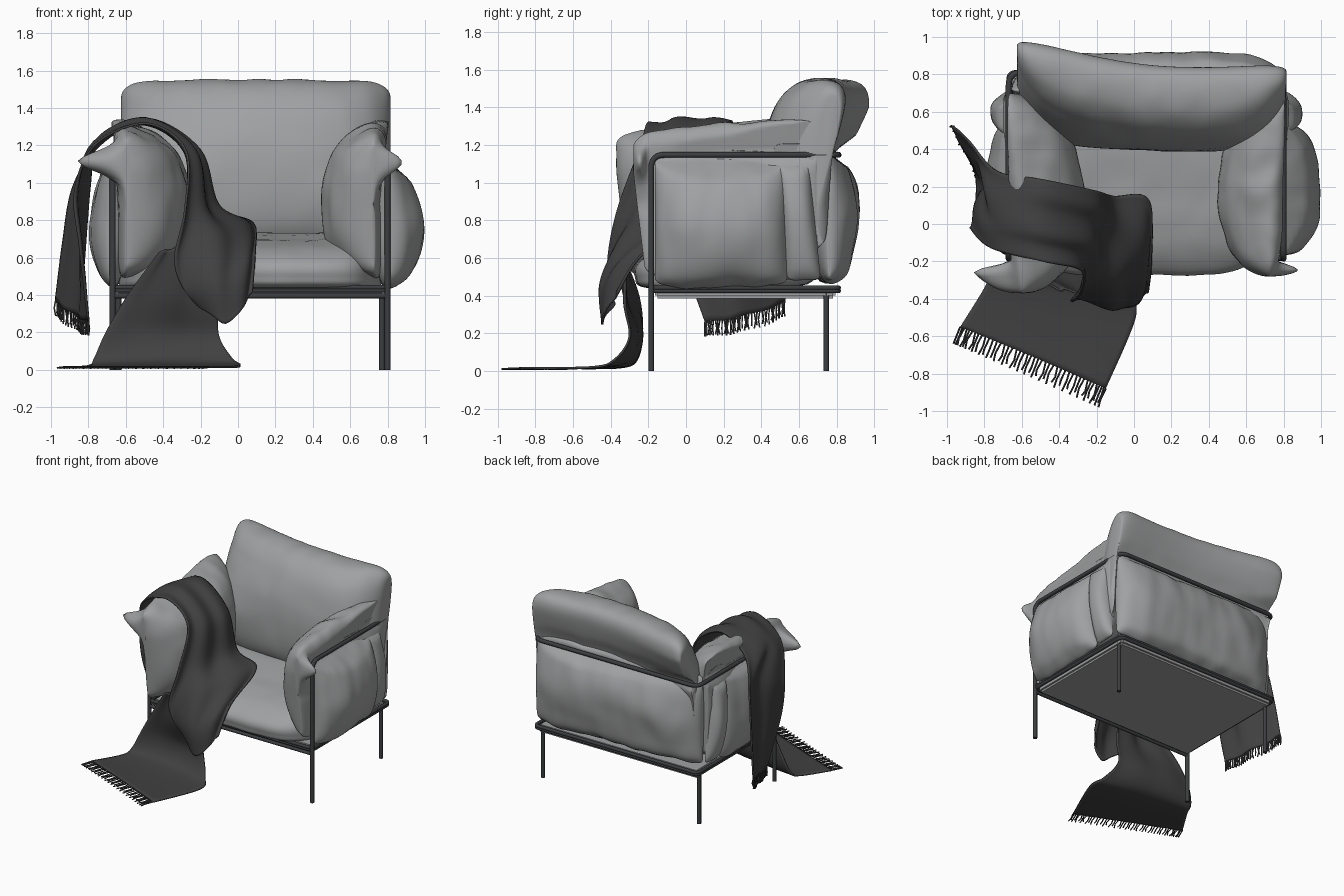
import bpy, bmesh, math
from mathutils import Vector, noise

cube = bpy.data.objects.get("Cube")
if cube:
    bpy.data.objects.remove(cube)


def material(name, r, g, b):
    m = bpy.data.materials.new(name)
    m.use_nodes = True
    m.diffuse_color = (r, g, b, 1)
    m.node_tree.nodes["Principled BSDF"].inputs["Base Color"].default_value = (r, g, b, 1)
    return m


FABRIC = material("grey fabric", 0.35, 0.355, 0.36)
METAL = material("dark metal", 0.045, 0.047, 0.05)
WOOL = material("charcoal wool", 0.052, 0.052, 0.052)
MID, RAIL = 0.065, 1.147  # centre plane of the chair, height of the upper rail


def spline(pts, steps, closed=False):
    """Smooth points through a short list of control points."""
    pts = [Vector(p) for p in pts]
    n, out = len(pts), []
    for i in range(n if closed else n - 1):
        if closed:
            a, b, c, d = (pts[(i + k) % n] for k in (-1, 0, 1, 2))
        else:
            a, b, c, d = (pts[min(max(i + k, 0), n - 1)] for k in (-1, 0, 1, 2))
        for s in range(steps):
            t = s / steps
            out.append(b + (c - a) * t / 2 + (a * 2 - b * 5 + c * 4 - d) * t**2 / 2
                       + (b * 3 - a - c * 3 + d) * t**3 / 2)
    return out if closed else out + [pts[-1]]


def finish(name, bm, mat, smooth=True):
    bmesh.ops.recalc_face_normals(bm, faces=bm.faces)
    mesh = bpy.data.meshes.new(name)
    bm.to_mesh(mesh)
    bm.free()
    mesh.materials.append(mat)
    if smooth:
        mesh.shade_smooth()
    ob = bpy.data.objects.new(name, mesh)
    bpy.context.collection.objects.link(ob)
    return ob


def skin(bm, rows, wrap):
    grid = [[bm.verts.new(p) for p in row] for row in rows]
    for r0, r1 in zip(grid, grid[1:]):
        n = len(r0)
        for j in range(n if wrap else n - 1):
            k = (j + 1) % n
            bm.faces.new((r0[j], r0[k], r1[k], r1[j]))
    return grid


def pillow(name, profile, pivot, centre, half, place, power=4, rise=0.75, wrinkle=0.012, seam=0.06):
    """Sweep a side profile along an axis, thinning it to a seam at both ends."""
    loop = spline([(*p, 0) for p in profile], 6, True)
    rows, count = [], 48
    for i in range(count + 1):
        v = math.sin((i / count * 2 - 1) * math.pi / 2)
        thick = seam + (1 - seam) * max(0, 1 - abs(v)**power)**0.55
        tall = rise + (1 - rise) * max(0, 1 - abs(v)**(power * 2))**0.5
        row = []
        for p in loop:
            co = Vector(place(pivot[0] + (p.x - pivot[0]) * thick,
                              pivot[1] + (p.y - pivot[1]) * tall, centre + v * half, v))
            creased = Vector((co.x * 9, co.y * 9, co.z * 3))
            puff = noise.noise(co * 4) + 0.8 * noise.noise(creased)
            out = (co - Vector(place(*pivot, centre + v * half, v))).normalized()
            row.append(co + out * puff * wrinkle * min(1, 0.2 + abs(co.z - RAIL) * 8))
        rows.append(row)
    bm = bmesh.new()
    grid = skin(bm, rows, True)
    bm.faces.new(grid[0])
    bm.faces.new(grid[-1])
    return finish(name, bm, FABRIC)


# Seat and its base
seat_side = [(-0.27, 0.5), (-0.25, 0.58), (-0.1, 0.66), (0.15, 0.7), (0.5, 0.73),
             (0.66, 0.6), (0.64, 0.46), (0.2, 0.44), (-0.2, 0.44)]
pillow("seat_cushion", seat_side, (0.2, 0.48), MID, 0.7,
       lambda y, z, x, v: (x, y, z), 6, 0.5, 0.008)
bm = bmesh.new()
bmesh.ops.create_cube(bm, size=1)
for v in bm.verts:
    v.co = (MID + v.co.x * 1.44, 0.315 + v.co.y * 0.96, 0.415 + v.co.z * 0.06)
bmesh.ops.bevel(bm, geom=bm.edges[:], offset=0.015, segments=2, affect='EDGES')
finish("seat_base", bm, FABRIC, False)

# Back: leaning front cushion and hanging outer panel, both held in by the rail
back_side = [(0.55, 0.62), (0.43, 0.75), (0.39, 0.95), (0.41, 1.2), (0.48, 1.4), (0.58, 1.51),
             (0.7, 1.55), (0.81, 1.53), (0.85, 1.45), (0.82, 1.3), (0.76, 1.15), (0.72, 0.9),
             (0.66, 0.65)]


def behind_rail(y, z):
    return min(y, 0.785 + 1.3 * max(0, abs(z - RAIL) - 0.015))


def place_back(y, z, x, v):
    sweep = max(0.25, min(1, (z - 0.9) * 2))
    return (x, behind_rail(y + (0.105 * v * v - 0.07 * v) * sweep, z), z)


pillow("back_cushion", back_side, (0.76, 1.02), 0.095, 0.72, place_back, 4.5, 0.82, 0.008, 0.25)
panel_side = [(0.7, 0.5), (0.84, 0.51), (0.89, 0.65), (0.92, 0.85), (0.88, 1.03), (0.8, 1.15),
              (0.7, 1.2), (0.62, 0.9)]
pillow("back_panel", panel_side, (0.74, 0.85), MID + 0.01, 0.73,
       lambda y, z, x, v: (x, behind_rail(y + 0.02 * v, z), z), 4, 0.88, 0.015)

# Arms: profiles are measured outwards from the centre plane
inner_arm = [(0.62, 0.5), (0.5, 0.57), (0.41, 0.75), (0.4, 0.98), (0.45, 1.17), (0.55, 1.27),
             (0.67, 1.31), (0.73, 1.25), (0.72, 1.12), (0.71, 0.8), (0.7, 0.52)]
outer_arm = [(0.7, 0.47), (0.82, 0.48), (0.9, 0.6), (0.93, 0.76), (0.89, 0.95), (0.8, 1.1),
             (0.73, 1.17), (0.68, 1.1), (0.64, 0.8)]


def inside_rail(d, z):
    return min(d, 0.712 + 1.3 * max(0, RAIL - 0.02 - z) + 0.2 * max(0, z - RAIL))


for side, sign, front, bulge, width in (("left", 1, -0.28, 1.0, 1.05),
                                        ("right", -1, -0.37, 0.6, 1.28)):
    def place_inner(d, z, y, v):
        # the back end leans out; the top front corner flops past the post
        flop = min(1, max(0, -0.2 - y) / 0.05) * math.exp(-((z - 1.14) / 0.07)**2)
        if d < 0.66:
            d = 0.66 + (d - 0.66) * width
        d = inside_rail(d + 0.08 * max(0, v), z)
        d += 5 * max(0, d - 0.66) * flop
        tuck = 0.11 * max(0, -v) * max(0, 1.1 - z)
        return (MID + sign * d, y + tuck, z + 0.04 * v * min(1, max(0, z - 0.5) * 2))

    def place_outer(d, z, y, v):
        d = 0.735 + (d - 0.735) * (bulge if d > 0.735 else 1)
        return (MID + sign * inside_rail(d, z), y, z)

    def place_fold(d, z, y, v):
        d = 0.735 + (d - 0.735) * 0.5
        return (MID + sign * inside_rail(d, z + 0.04), y - 0.1 * (z - 0.8), z + 0.04)

    mid = (front + 0.7) / 2
    pillow(side + "_arm_cushion", inner_arm, (0.66, 0.92), mid, 0.7 - mid, place_inner, 3, 0.8, 0.016)
    pillow(side + "_arm_panel", outer_arm, (0.74, 0.8), 0.185, 0.35, place_outer, 3, 0.85, 0.014)
    pillow(side + "_arm_back_fold", outer_arm, (0.74, 0.8), 0.59, 0.09, place_fold, 2.5, 0.9, 0.01)


def tube(name, paths, radius, mat, closed=False, sides=3):
    cu = bpy.data.curves.new(name, 'CURVE')
    cu.dimensions = '3D'
    cu.bevel_depth = radius
    cu.bevel_resolution = sides
    cu.use_fill_caps = True
    for path in paths:
        sp = cu.splines.new('POLY')
        sp.points.add(len(path) - 1)
        for q, p in zip(sp.points, path):
            q.co = (*p, 1)
        sp.use_cyclic_u = closed
        sp.use_smooth = True
    cu.materials.append(mat)
    ob = bpy.data.objects.new(name, cu)
    bpy.context.collection.objects.link(ob)


def rounded(pts, r, closed=False):
    """Round the corners of a polyline."""
    pts = [Vector(p) for p in pts]
    out = []
    for i, p in enumerate(pts):
        if not closed and i in (0, len(pts) - 1):
            out.append(p)
            continue
        a = p + (pts[i - 1] - p).normalized() * r
        b = p + (pts[(i + 1) % len(pts)] - p).normalized() * r
        out += [a.lerp(p, t / 6).lerp(p.lerp(b, t / 6), t / 6) for t in range(7)]
    return out


# Tubular frame
L, R, F, B = MID + 0.735, MID - 0.735, -0.185, 0.81
tube("upper_rail_and_front_legs", [rounded([(L, F, 0), (L, F, RAIL), (L, B, RAIL), (R, B, RAIL),
                                            (R, F, RAIL), (R, F, 0)], 0.07)], 0.016, METAL)
tube("seat_rails", [rounded([(L, F, z), (L, B, z), (R, B, z), (R, F, z)], 0.04, True)
                    for z in (0.441, 0.425)], 0.013, METAL, True)
tube("front_bar", [[(L, F, 0.395), (R, F, 0.395)]], 0.013, METAL)
tube("back_legs", [[(x, 0.745, 0), (x, 0.745, 0.42)] for x in (L - 0.03, R + 0.03)], 0.016, METAL)


def cloth(name, stations):
    """Loft a sheet through cross-lines of three points, with soft folds running along it."""
    across = [spline(s, 10) for s in stations]
    rows = list(zip(*[spline(col, 8) for col in zip(*across)]))
    rows = [[p + Vector((0.6, -0.6, 0.4)) * 0.018 * math.sin(j * 0.75 + i * 0.05)
             * min(1, p.z * 2) for j, p in enumerate(row)] for i, row in enumerate(rows)]
    bm = bmesh.new()
    skin(bm, rows, False)
    ob = finish(name, bm, WOOL)
    mod = ob.modifiers.new("thickness", 'SOLIDIFY')
    mod.thickness = 0.012
    mod.offset = 0
    return rows


# Throw blanket: over the arm, across the seat, then down to the floor
over_arm = cloth("blanket_over_arm", [
    [(-0.80, 0.10, 0.26), (-0.86, 0.30, 0.29), (-0.98, 0.53, 0.37)],
    [(-0.85, -0.02, 0.65), (-0.83, 0.24, 0.65), (-0.94, 0.50, 0.67)],
    [(-0.88, -0.02, 0.95), (-0.80, 0.22, 1.0), (-0.88, 0.44, 0.98)],
    [(-0.77, -0.12, 1.2), (-0.76, 0.06, 1.23), (-0.73, 0.28, 1.21)],
    [(-0.5, -0.19, 1.31), (-0.5, 0, 1.34), (-0.48, 0.23, 1.33)],
    [(-0.29, -0.24, 1.17), (-0.23, -0.05, 1.17), (-0.21, 0.17, 1.17)],
    [(-0.29, -0.36, 0.85), (-0.16, -0.14, 0.87), (-0.1, 0.14, 0.88)],
    [(-0.34, -0.41, 0.6), (-0.05, -0.28, 0.72), (0.09, 0.12, 0.79)],
    [(-0.3, -0.4, 0.45), (-0.05, -0.44, 0.48), (0.1, -0.22, 0.64)],
    [(-0.22, -0.38, 0.36), (-0.06, -0.45, 0.25), (0.08, -0.37, 0.42)]])
to_floor = cloth("blanket_to_floor", [
    [(-0.42, -0.34, 0.63), (-0.3, -0.36, 0.66), (-0.12, -0.3, 0.64)],
    [(-0.59, -0.25, 0.4), (-0.35, -0.32, 0.4), (-0.11, -0.32, 0.36)],
    [(-0.71, -0.23, 0.2), (-0.38, -0.25, 0.2), (-0.1, -0.3, 0.18)],
    [(-0.77, -0.26, 0.06), (-0.38, -0.3, 0.06), (-0.03, -0.38, 0.06)],
    [(-0.8, -0.34, 0.02), (-0.4, -0.44, 0.02), (0.01, -0.5, 0.02)],
    [(-0.93, -0.55, 0.015), (-0.54, -0.71, 0.015), (-0.15, -0.88, 0.015)]])


def fringe(name, hem, drop):
    paths = []
    for i in range(44):
        t = i / 43 * (len(hem) - 1)
        j = min(int(t), len(hem) - 2)
        p = hem[j].lerp(hem[j + 1], t - j)
        sway = Vector((math.sin(i * 2.3), math.sin(i * 1.7), 0)) * 0.008
        paths.append([p, p + drop * 0.5 + sway, p + drop * (0.9 + 0.1 * math.sin(i * 3.1))])
    tube(name, paths, 0.005, WOOL, sides=0)


fringe("hanging_fringe", over_arm[0], Vector((0, 0, -0.085)))
fringe("floor_fringe", to_floor[-1], Vector((-0.04, -0.1, -0.005)))
